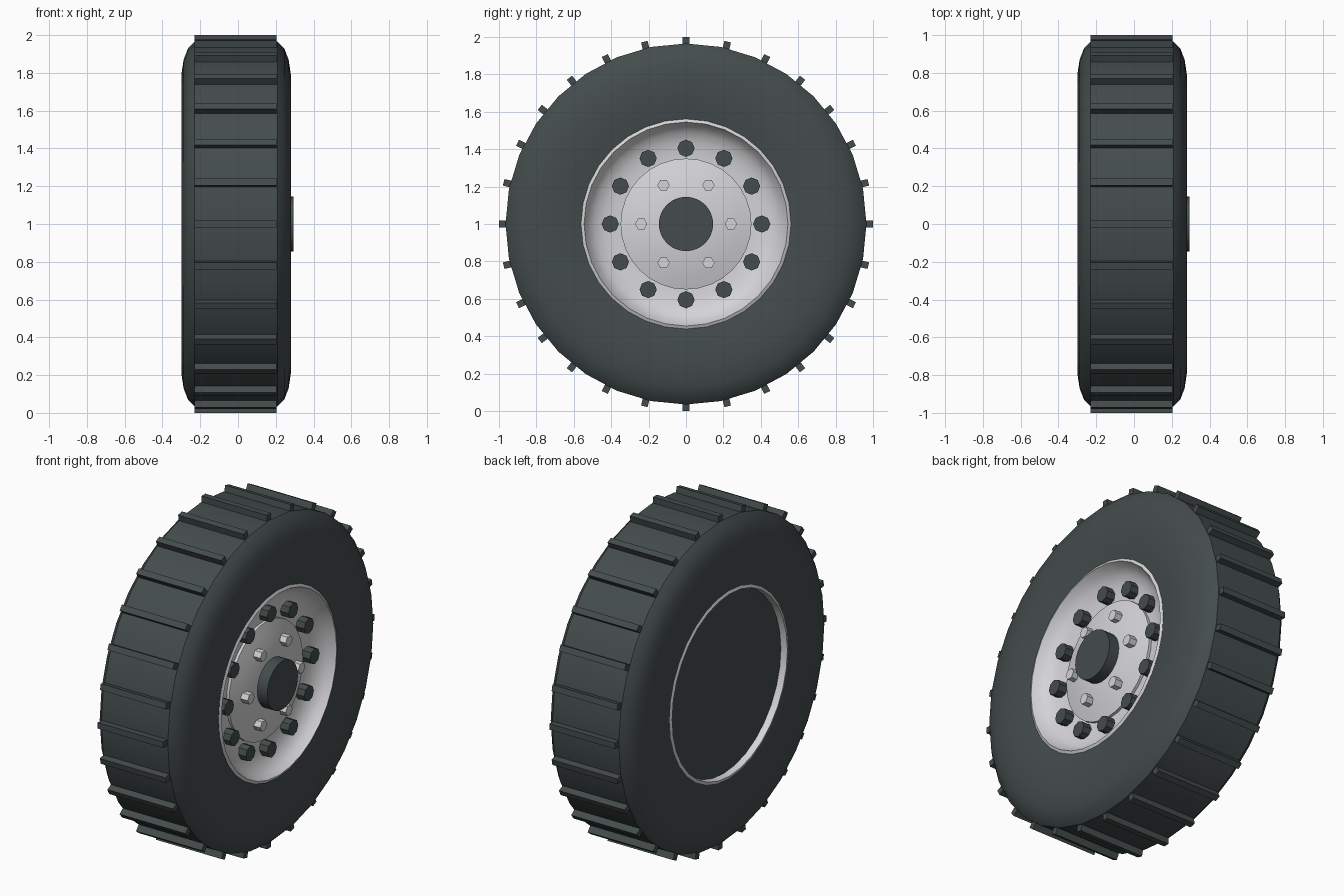
import bpy, bmesh, math
from mathutils import Matrix, Vector

cube = bpy.data.objects.get("Cube")
if cube:
    bpy.data.objects.remove(cube, do_unlink=True)


def material(name, rgb):
    m = bpy.data.materials.new(name)
    m.use_nodes = True
    m.diffuse_color = (*rgb, 1)
    bsdf = m.node_tree.nodes["Principled BSDF"]
    bsdf.inputs["Base Color"].default_value = (*rgb, 1)
    bsdf.inputs["Roughness"].default_value = 0.7
    return m


RUBBER = material("dark rubber", (0.058, 0.072, 0.072))
METAL = material("pale metal", (0.66, 0.66, 0.68))
AXLE = Vector((0, 0, 1))


def finish(name, bm, mat, smooth=None):
    bmesh.ops.recalc_face_normals(bm, faces=bm.faces[:])
    mesh = bpy.data.meshes.new(name)
    bm.to_mesh(mesh)
    bm.free()
    mesh.materials.append(mat)
    ob = bpy.data.objects.new(name, mesh)
    ob.location = AXLE
    bpy.context.collection.objects.link(ob)
    if smooth:
        bpy.ops.object.select_all(action="DESELECT")
        ob.select_set(True)
        bpy.context.view_layer.objects.active = ob
        bpy.ops.object.shade_smooth_by_angle(angle=math.radians(smooth))
    return ob


def lathe(name, profile, mat, smooth=36, steps=32):
    """Spin (x, radius) points around the x axis."""
    bm = bmesh.new()
    verts = [bm.verts.new((x, 0, r)) for x, r in profile]
    edges = [bm.edges.new(pair) for pair in zip(verts, verts[1:])]
    bmesh.ops.spin(bm, geom=verts + edges, axis=(1, 0, 0), cent=(0, 0, 0),
                   angle=math.tau, steps=steps, use_merge=True)
    bmesh.ops.remove_doubles(bm, verts=bm.verts[:], dist=0.0005)
    return finish(name, bm, mat, smooth)


def add_peg(bm, sides, radius, x0, x1, ring=0, angle=0):
    """Prism along x, set at an angle on a ring around the axle."""
    place = Matrix.Translation(((x0 + x1) / 2, ring * math.cos(angle), ring * math.sin(angle)))
    bmesh.ops.create_cone(bm, cap_ends=True, segments=sides, radius1=radius,
                          radius2=radius, depth=x1 - x0,
                          matrix=place @ Matrix.Rotation(math.pi / 2, 4, "Y"))


def peg_ring(name, count, sides, radius, x0, x1, ring, mat):
    bm = bmesh.new()
    for i in range(count):
        add_peg(bm, sides, radius, x0, x1, ring, math.tau * i / count)
    return finish(name, bm, mat)


# Tyre: half section mirrored about its middle plane
MID = -0.01
half = [(0.272, 0.55), (0.283, 0.62), (0.29, 0.70), (0.29, 0.79),
        (0.278, 0.87), (0.255, 0.93), (0.22, 0.965)]
section = [(MID + x, r) for x, r in half] + [(MID - x, r) for x, r in reversed(half)]
lathe("tyre", section, RUBBER)

# Tread bars
bm = bmesh.new()
BARS = 28
for i in range(BARS):
    m = (Matrix.Rotation(math.tau * i / BARS, 4, "X")
         @ Matrix.Translation((-0.012, 0, 0.97))
         @ Matrix.Diagonal((0.434, 0.036, 0.06, 1)))
    bmesh.ops.create_cube(bm, size=1, matrix=m)
finish("tread_bars", bm, RUBBER)

# Rim with rolled lip and concave dish
lathe("rim_dish", [(0.24, 0.565), (0.262, 0.565), (0.272, 0.545), (0.235, 0.525),
                   (0.20, 0.49), (0.18, 0.44), (0.17, 0.39), (0.168, 0.34)], METAL)

# Domed centre plate
lathe("centre_plate", [(0.165, 0.35), (0.185, 0.35), (0.205, 0.28),
                       (0.222, 0.20), (0.232, 0.12), (0.235, 0)], METAL)

# Hub cap, bolts and nuts
bm = bmesh.new()
add_peg(bm, 32, 0.145, 0.2, 0.295)
finish("hub_cap", bm, RUBBER, 36)
peg_ring("rim_bolts", 12, 8, 0.046, 0.16, 0.225, 0.405, RUBBER)
peg_ring("plate_nuts", 6, 6, 0.033, 0.19, 0.255, 0.24, METAL)

# Inner side: rim ring and closing disc
lathe("back_rim_ring", [(-0.26, 0.565), (-0.282, 0.565), (-0.29, 0.545),
                        (-0.24, 0.54)], METAL)
lathe("back_disc", [(-0.25, 0.545), (-0.25, 0)], RUBBER)
